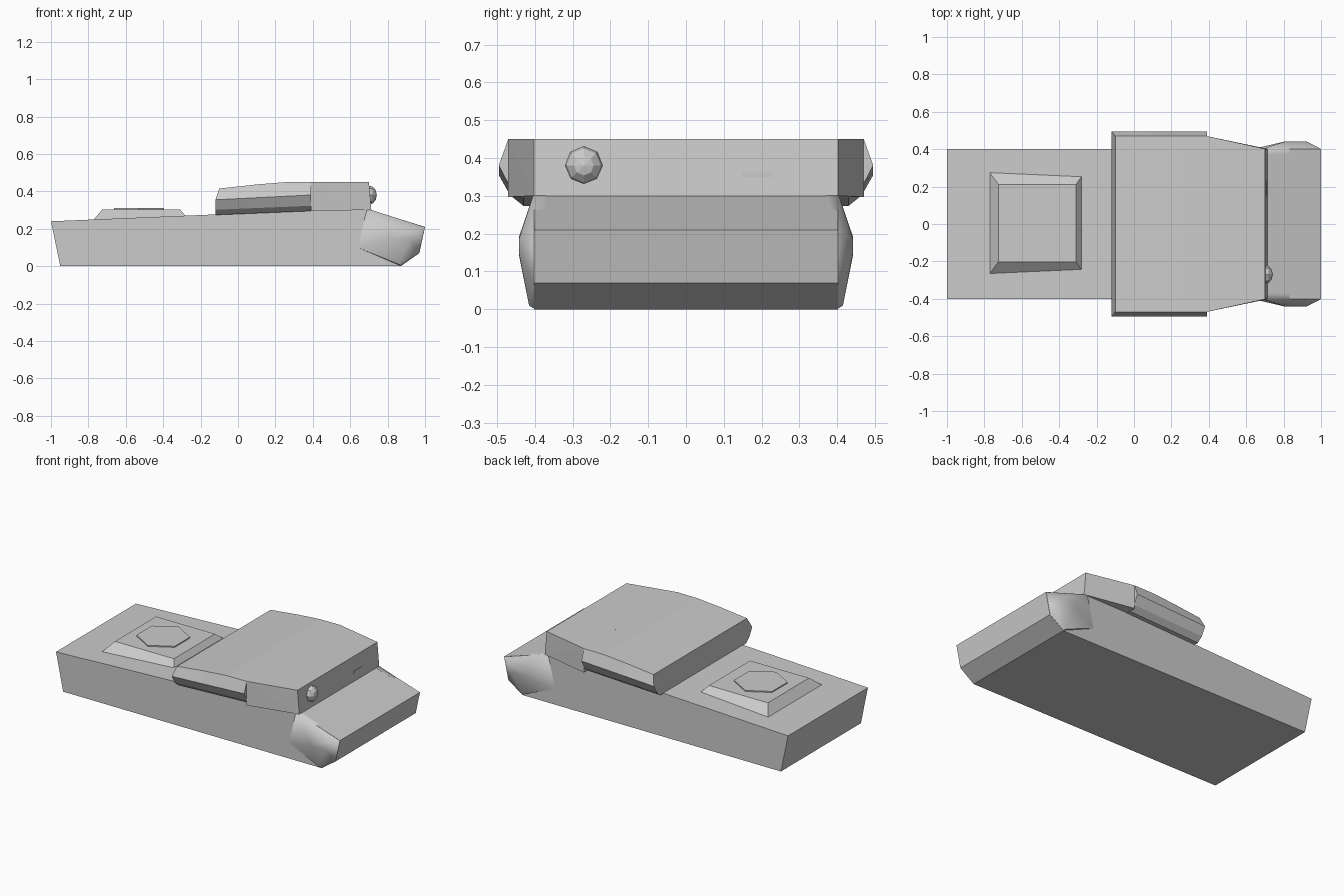
import bpy, bmesh, math

if "Cube" in bpy.data.objects:
    bpy.data.objects.remove(bpy.data.objects["Cube"])

def finish(name, bm, smooth=None):
    bmesh.ops.recalc_face_normals(bm, faces=bm.faces[:])
    mesh = bpy.data.meshes.new(name)
    bm.to_mesh(mesh)
    bm.free()
    obj = bpy.data.objects.new(name, mesh)
    bpy.context.collection.objects.link(obj)
    if smooth:
        bpy.ops.object.select_all(action='DESELECT')
        obj.select_set(True)
        bpy.context.view_layer.objects.active = obj
        bpy.ops.object.shade_smooth_by_angle(angle=math.radians(smooth))
    return obj

def mirrored(points):
    return points + [(x, -y, z) for x, y, z in points]

def convex(name, points, smooth=None):
    """Faceted armour block: convex hull of its corners."""
    bm = bmesh.new()
    for p in points:
        bm.verts.new(p)
    bmesh.ops.convex_hull(bm, input=bm.verts[:])
    bmesh.ops.dissolve_limit(bm, angle_limit=math.radians(1),
                             verts=bm.verts[:], edges=bm.edges[:])
    return finish(name, bm, smooth)

def loft(name, halves):
    """Join mirrored cross-sections into a closed body."""
    bm = bmesh.new()
    rings = []
    for half in halves:
        ring = half + [(x, -y, z) for x, y, z in reversed(half)]
        rings.append([bm.verts.new(p) for p in ring])
    n = len(rings[0])
    for a, b in zip(rings, rings[1:]):
        for i in range(n):
            j = (i + 1) % n
            bm.faces.new((a[i], a[j], b[j], b[i]))
    bm.faces.new(rings[0])
    bm.faces.new(rings[-1])
    return finish(name, bm)

def deck(x):
    return 0.24 + (x + 1) * 0.0417

# Main hull from its side profile
profile = [(-1, 0.24), (-0.95, 0), (0.87, 0), (0.97, 0.07), (1, 0.21), (0.68, 0.31)]
convex("hull", mirrored([(x, 0.402, z) for x, z in profile]))

# Final drive bulges on both sides of the bow
for side, label in ((1, "left"), (-1, "right")):
    rim = [(0.69, 0.308), (0.999, 0.209), (0.969, 0.071), (0.87, 0.002), (0.64, 0.1)]
    pts = [(x, side * y, z) for y in (0.37, 0.402) for x, z in rim]
    pts += [(x, side * 0.442, z) for x, z in
            ((0.81, 0.19), (0.92, 0.185), (0.92, 0.15), (0.82, 0.145))]
    pts.append((0.86, side * 0.415, 0.01))
    convex(label + "_drive_bulge", pts, 50)

# Rear casemate with flared side sponsons
sections = []
for x, roof, lean in ((-0.12, 0.415, 0.02), (0.09, 0.437, 0.01),
                      (0.25, 0.449, 0), (0.39, 0.45, 0)):
    apex = 0.355 + (x + 0.12) * 0.05
    sections.append([(x, 0.43, deck(x) - 0.003), (x, 0.465, deck(x) + 0.025),
                     (x, 0.495, apex), (x + lean, 0.47, roof)])
loft("casemate", sections)

# Front casemate tapering to the front plate
convex("casemate_front", mirrored([
    (0.389, 0.47, 0.297), (0.389, 0.47, 0.45),
    (0.70, 0.402, 0.45), (0.713, 0.402, 0.30), (0.68, 0.402, 0.30)]))

# Ball mount and vision slit on the front plate
bm = bmesh.new()
bmesh.ops.create_uvsphere(bm, u_segments=8, v_segments=6, radius=0.052)
ball = finish("ball_mount", bm)
ball.rotation_euler = (0, math.pi / 2, 0)
ball.scale = (1, 1, 0.85)
ball.location = (0.698, -0.27, 0.38)
convex("vision_slit", [(x, y, z) for x in (0.69, 0.7105)
                       for y in (0.15, 0.23) for z in (0.35, 0.362)])

# Sloped turret plinth on the rear deck
convex("turret_plinth", [
    (-0.775, 0.28, 0.245), (-0.775, -0.27, 0.245),
    (-0.28, 0.255, 0.268), (-0.28, -0.245, 0.268),
    (-0.725, 0.212, 0.304), (-0.725, -0.202, 0.304),
    (-0.31, 0.212, 0.304), (-0.31, -0.202, 0.304)])

# Hexagonal turret ring plate
bm = bmesh.new()
bmesh.ops.create_cone(bm, cap_ends=True, segments=6, radius1=0.155, radius2=0.155, depth=0.02)
plate = finish("turret_ring_plate", bm)
plate.location = (-0.53, 0.005, 0.301)
